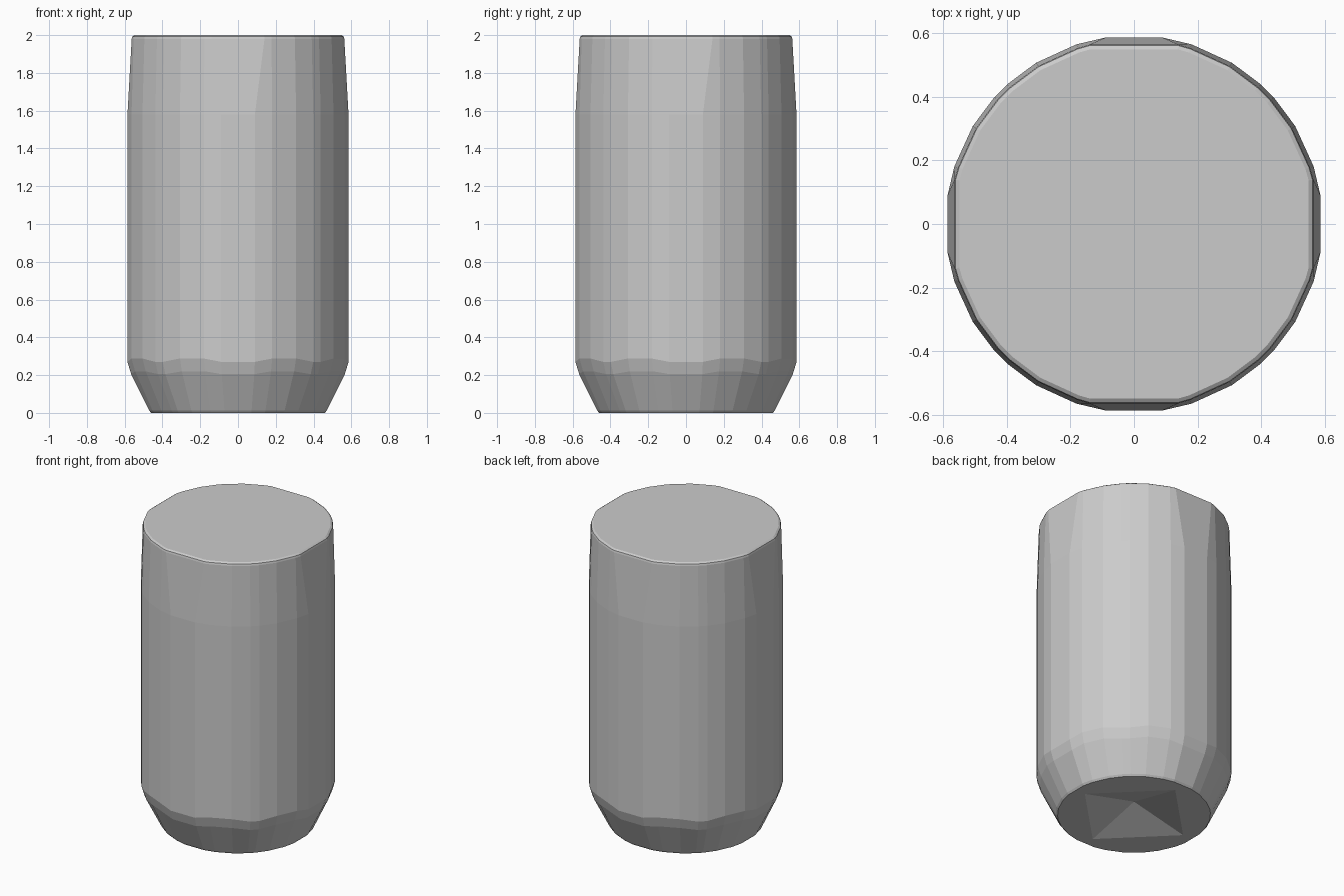
import bpy
import bmesh
from math import cos, sin, radians

cube = bpy.data.objects.get("Cube")
if cube:
    bpy.data.objects.remove(cube, do_unlink=True)

grey = bpy.data.materials.new("plain grey")
grey.use_nodes = True
grey.diffuse_color = (0.6, 0.6, 0.6, 1)
grey.node_tree.nodes["Principled BSDF"].inputs["Base Color"].default_value = (0.6, 0.6, 0.6, 1)

# Facet angles in one eighth of the circle, after the first corner
INNER = (17.8, 31.3, 42.3)


def angles(first):
    """Corner angles of a whole ring whose first corner is at the given angle."""
    eighth = (first,) + INNER
    quarter = eighth + tuple(90 - a for a in reversed(eighth))
    return [radians(q * 90 + a) for q in range(4) for a in quarter]


bm = bmesh.new()


def ring(radius, z, first=8.7, diamond=False, wave=0.0):
    verts = []
    for i, a in enumerate(angles(first)):
        r = radius / (abs(cos(a)) + abs(sin(a))) if diamond else radius
        lift = wave if i % 8 in (1, 2, 5, 6) else 0
        verts.append(bm.verts.new((r * cos(a), r * sin(a), z + lift)))
    return verts


# Body: from the square dent underneath, up the chamfer and wall, to the top rim
rings = [
    ring(0.39, 0.0, first=0, diamond=True),
    ring(0.465, 0.0),
    ring(0.475, 0.012),
    ring(0.572, 0.205, wave=0.015),
    ring(0.592, 0.27, wave=0.018),
    ring(0.592, 1.58),
    ring(0.58, 1.98, first=14),
    ring(0.577, 1.992, first=14),
    ring(0.565, 2.0, first=14),
]
for low, high in zip(rings, rings[1:]):
    for i in range(len(low)):
        j = (i + 1) % len(low)
        bm.faces.new((low[i], low[j], high[j], high[i]))

# Flat lid
bm.faces.new(rings[-1])

# Pyramid dent in the underside
apex = bm.verts.new((0, 0, 0.09))
base = rings[0]
for i in range(len(base)):
    bm.faces.new((base[(i + 1) % len(base)], base[i], apex))

bmesh.ops.remove_doubles(bm, verts=bm.verts[:], dist=0.0005)
bmesh.ops.recalc_face_normals(bm, faces=bm.faces[:])

mesh = bpy.data.meshes.new("can_body")
bm.to_mesh(mesh)
bm.free()
mesh.materials.append(grey)
body = bpy.data.objects.new("can_body", mesh)
bpy.context.collection.objects.link(body)
